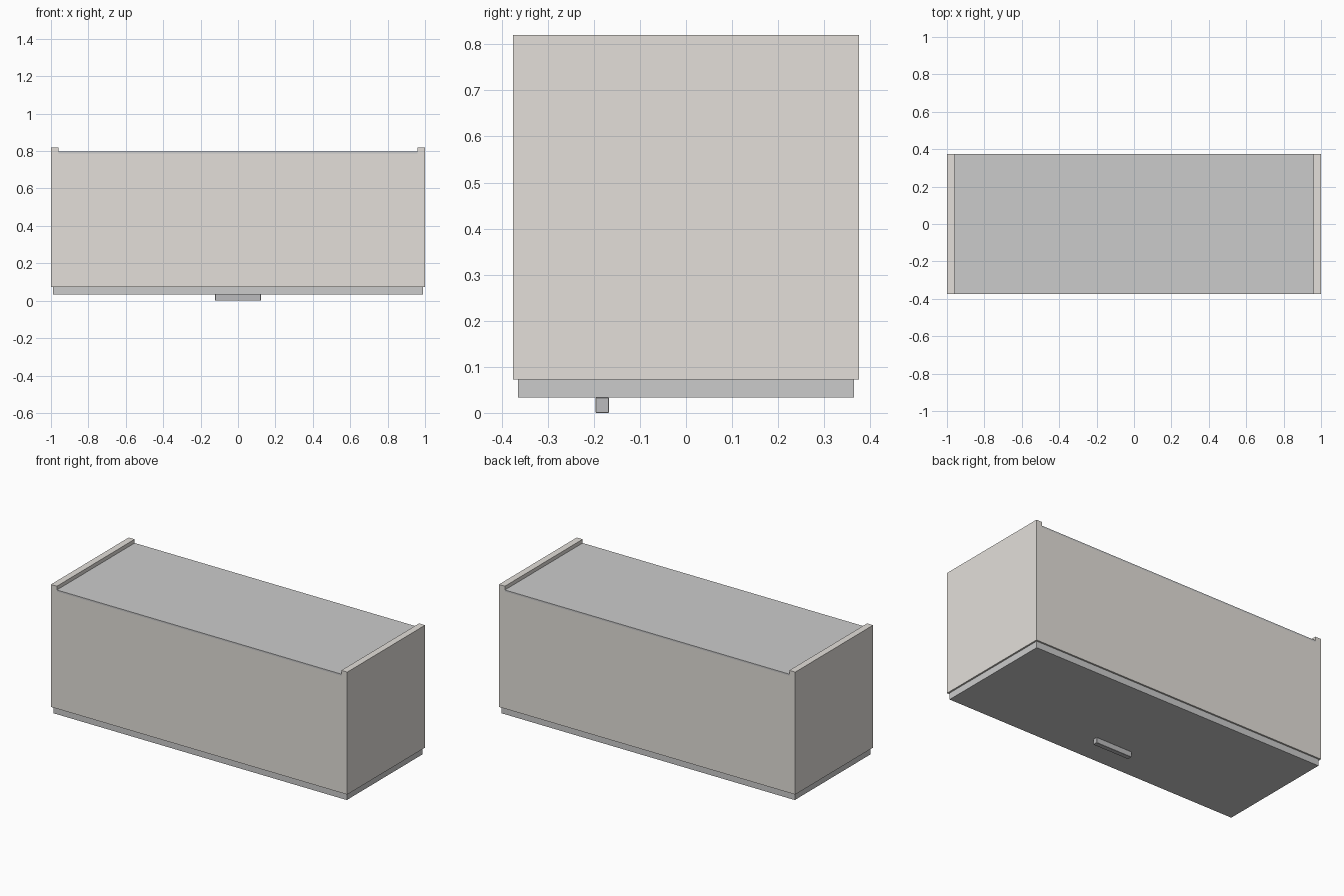
import bpy, bmesh

if "Cube" in bpy.data.objects:
    bpy.data.objects.remove(bpy.data.objects["Cube"])


def material(name, rgb):
    m = bpy.data.materials.new(name)
    m.diffuse_color = (*rgb, 1)
    m.use_nodes = True
    m.node_tree.nodes["Principled BSDF"].inputs["Base Color"].default_value = m.diffuse_color
    return m


def box(name, lo, hi, mat=None, bevel=0):
    bm = bmesh.new()
    bmesh.ops.create_cube(bm, size=1)
    for v in bm.verts:
        v.co = [lo[i] if v.co[i] < 0 else hi[i] for i in range(3)]
    if bevel:
        bmesh.ops.bevel(bm, geom=bm.edges[:], offset=bevel, segments=1, affect='EDGES')
    return finish(name, bm, mat)


def finish(name, bm, mat):
    bmesh.ops.recalc_face_normals(bm, faces=bm.faces)
    me = bpy.data.meshes.new(name)
    bm.to_mesh(me)
    bm.free()
    ob = bpy.data.objects.new(name, me)
    bpy.context.collection.objects.link(ob)
    if mat:
        me.materials.append(mat)
    return ob


beige = material("beige", (0.77, 0.74, 0.70))
pale = material("pale", (0.83, 0.83, 0.81))
dark = material("dark", (0.50, 0.50, 0.51))

W, D, T = 1.0, 0.375, 0.04        # half width, half depth, board thickness
FACE, BACK, TOP = 0.073, 0.787, 0.82

# Carcass: stepped outline with raised side boards, extruded through the depth
half = [(W, FACE), (W, TOP), (W - T, TOP), (W - T, BACK)]
outline = half + [(-x, z) for x, z in reversed(half)]
bm = bmesh.new()
face = bm.faces.new([bm.verts.new((x, -D, z)) for x, z in outline])
ext = bmesh.ops.extrude_face_region(bm, geom=[face])
for v in ext["geom"]:
    if isinstance(v, bmesh.types.BMVert):
        v.co.y = D
carcass = finish("carcass", bm, beige)

# Hollow interior, open behind the door and at the back panel
cutter = box("cavity_cutter", (-W + T, -D + T, 0), (W - T, D - T, 1), beige)
cutter.hide_render = True
cutter.hide_viewport = False
mod = carcass.modifiers.new("cavity", 'BOOLEAN')
mod.operation, mod.solver, mod.object = 'DIFFERENCE', 'EXACT', cutter
bpy.context.view_layer.objects.active = carcass
bpy.ops.object.modifier_apply(modifier=mod.name)
bpy.data.objects.remove(cutter)

# Thin back panel lying between the raised side boards
box("back_panel", (-W + T, -D, BACK), (W - T, D, BACK + 0.01), pale)

# Door and its bar handle
box("door", (-0.99, -0.365, 0.033), (0.99, 0.365, FACE), pale)
box("handle", (-0.122, -0.196, 0), (0.122, -0.167, 0.033), dark, 0.001)
